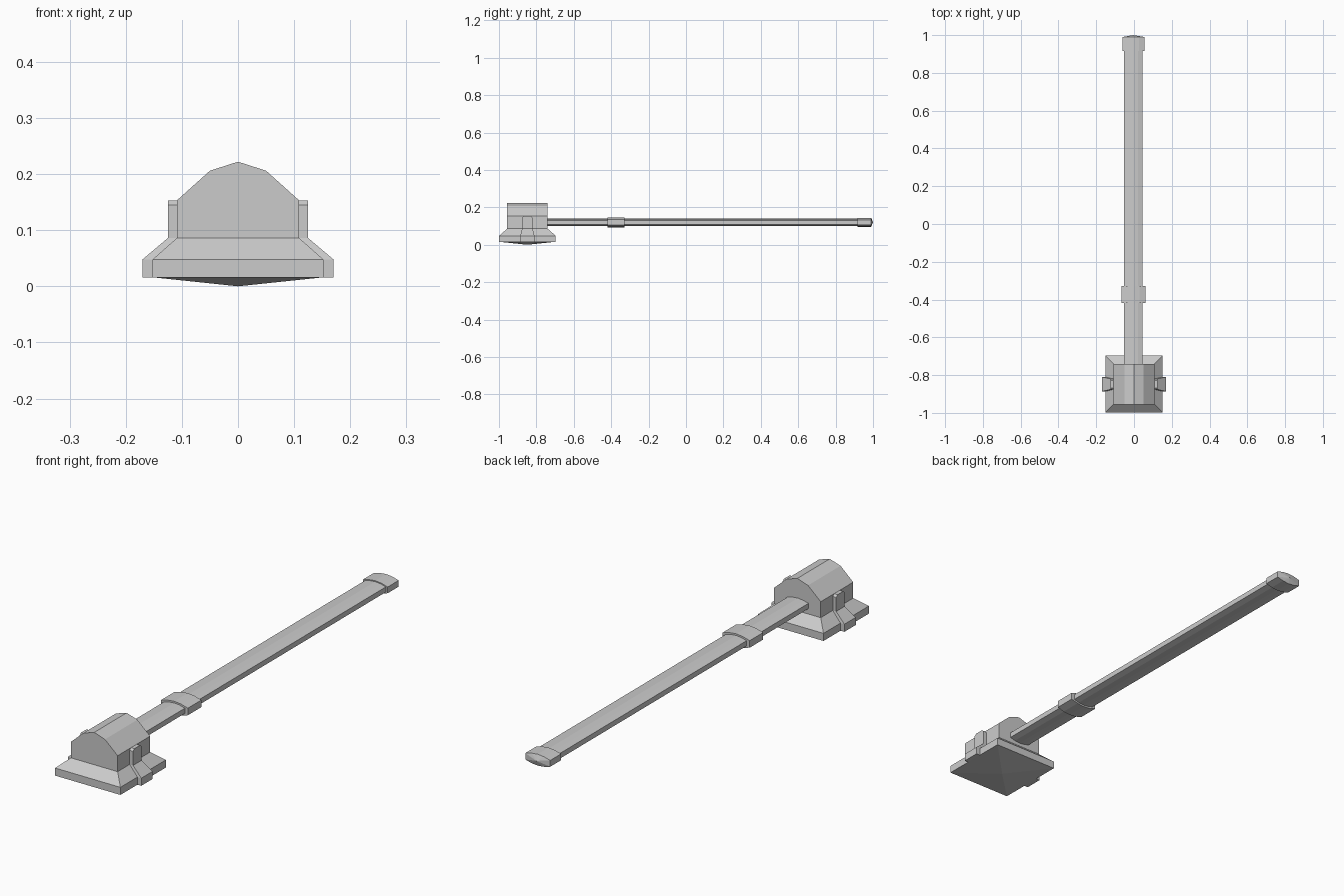
import bpy, bmesh

if "Cube" in bpy.data.objects:
    bpy.data.objects.remove(bpy.data.objects["Cube"])


def loft(name, rings, cap_start=None, cap_end=None):
    """Skin a list of equal-sized point rings; a cap point makes a pyramid end."""
    bm = bmesh.new()
    loops = [[bm.verts.new(p) for p in r] for r in rings]
    n = len(loops[0])
    for a, b in zip(loops, loops[1:]):
        for i in range(n):
            j = (i + 1) % n
            bm.faces.new((a[i], a[j], b[j], b[i]))
    for loop, tip in ((loops[0], cap_start), (loops[-1], cap_end)):
        if tip is None:
            bm.faces.new(loop)
        else:
            v = bm.verts.new(tip)
            for i in range(n):
                bm.faces.new((loop[i], loop[(i + 1) % n], v))
    bmesh.ops.recalc_face_normals(bm, faces=bm.faces)
    mesh = bpy.data.meshes.new(name)
    bm.to_mesh(mesh)
    bm.free()
    ob = bpy.data.objects.new(name, mesh)
    bpy.context.collection.objects.link(ob)
    return ob


HEAD_Y = -0.848


def rect(x0, x1, hy, z):
    return [(x0, HEAD_Y - hy, z), (x1, HEAD_Y - hy, z),
            (x1, HEAD_Y + hy, z), (x0, HEAD_Y + hy, z)]


# Striking plate: slab with sloped shoulders and a shallow pyramid underneath
loft("head_plate",
     [rect(-0.152, 0.152, 0.151, 0.016), rect(-0.152, 0.152, 0.151, 0.048),
      rect(-0.109, 0.109, 0.108, 0.086)],
     cap_start=(0, HEAD_Y, 0))

# Head block with faceted arched top
arch = [(-0.109, 0.08), (0.109, 0.08), (0.109, 0.153), (0.05, 0.206),
        (0, 0.222), (-0.05, 0.206), (-0.109, 0.153)]
loft("head_block", [[(x, HEAD_Y + s * 0.108, z) for x, z in arch] for s in (-1, 1)])

# Side straps, mirrored left and right
for side, label in ((-1, "left"), (1, "right")):
    levels = [(0.17, 0.038, 0.016), (0.17, 0.038, 0.048), (0.125, 0.028, 0.086),
              (0.125, 0.028, 0.145), (0.125, 0.019, 0.153)]
    loft(label + "_strap", [rect(side * 0.095, side * x, w, z) for x, w, z in levels])


# Handle parts share one flattened, faceted cross-section
def section(y, half_w, half_h):
    outline = [(1, -0.55), (1, 0.55), (0.5, 0.88), (0, 1), (-0.5, 0.88),
               (-1, 0.55), (-1, -0.55), (-0.5, -0.88), (0, -1), (0.5, -0.88)]
    return [(-0.003 + u * half_w, y, 0.12 + v * half_h) for u, v in outline]


loft("handle", [section(-0.76, 0.049, 0.02), section(0.95, 0.049, 0.02)])
loft("handle_collar", [section(-0.419, 0.063, 0.027), section(-0.329, 0.063, 0.027)])
loft("end_cap", [section(0.917, 0.058, 0.024), section(0.99, 0.058, 0.024)],
     cap_end=(-0.003, 1.0, 0.12))
